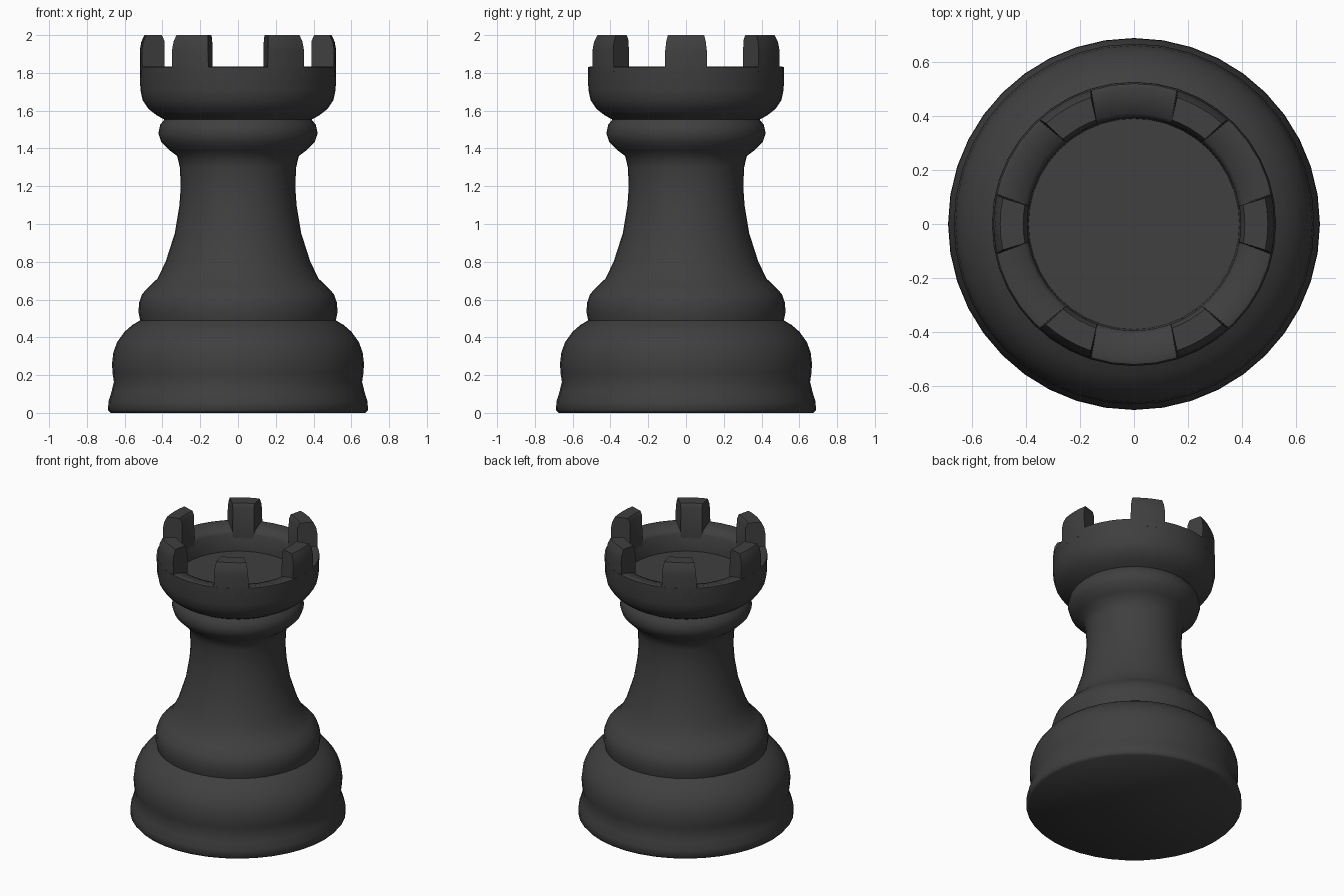
import bpy, bmesh, math

if "Cube" in bpy.data.objects:
    bpy.data.objects.remove(bpy.data.objects["Cube"])

SEGMENTS = 40

charcoal = bpy.data.materials.new("charcoal")
charcoal.diffuse_color = (0.05, 0.05, 0.05, 1)
charcoal.use_nodes = True
charcoal.node_tree.nodes["Principled BSDF"].inputs["Base Color"].default_value = charcoal.diffuse_color


def finish(bm, name, angle):
    """Turn a bmesh into a smooth-shaded object."""
    bmesh.ops.recalc_face_normals(bm, faces=bm.faces)
    mesh = bpy.data.meshes.new(name)
    bm.to_mesh(mesh)
    bm.free()
    mesh.materials.append(charcoal)
    obj = bpy.data.objects.new(name, mesh)
    bpy.context.collection.objects.link(obj)
    bpy.ops.object.select_all(action='DESELECT')
    obj.select_set(True)
    bpy.context.view_layer.objects.active = obj
    bpy.ops.object.shade_smooth_by_angle(angle=math.radians(angle))
    return obj


def polar(r, a, z):
    return (r * math.cos(a), r * math.sin(a), z)


# Turned body: foot, bulge, collar, neck, ring, bowl, then the hollow inside
profile = [
    (0.675, 0.0), (0.688, 0.015), (0.686, 0.06), (0.67, 0.11), (0.657, 0.165),
    (0.664, 0.21), (0.667, 0.26), (0.66, 0.32), (0.64, 0.375), (0.60, 0.43),
    (0.56, 0.465), (0.518, 0.49),
    (0.526, 0.53), (0.525, 0.58), (0.507, 0.63), (0.465, 0.675), (0.427, 0.71),
    (0.383, 0.80), (0.335, 0.95), (0.31, 1.10), (0.303, 1.20), (0.308, 1.30),
    (0.322, 1.36), (0.362, 1.39), (0.407, 1.435), (0.422, 1.48), (0.412, 1.525),
    (0.39, 1.553),
    (0.43, 1.575), (0.475, 1.61), (0.505, 1.655), (0.517, 1.71), (0.52, 1.83),
    (0.50, 1.835), (0.41, 1.81), (0.395, 1.79), (0.39, 1.67),
]
bm = bmesh.new()
rings = []
for r, z in profile:
    rings.append([bm.verts.new(polar(r, 2 * math.pi * i / SEGMENTS, z))
                  for i in range(SEGMENTS)])
for low, high in zip(rings, rings[1:]):
    for i in range(SEGMENTS):
        j = (i + 1) % SEGMENTS
        bm.faces.new((low[i], low[j], high[j], high[i]))
bm.faces.new(rings[0])
bm.faces.new(rings[-1])
finish(bm, "body", 50)

# Six battlements: radius, height, half angle in degrees
section = [
    (0.518, 1.78, 12.5), (0.52, 1.92, 12.2), (0.512, 1.965, 11.8),
    (0.495, 2.0, 11.2), (0.41, 2.0, 10), (0.395, 1.97, 9.8), (0.393, 1.76, 10),
]
STEPS = 4
for k in range(6):
    middle = math.radians(60 * k)
    bm = bmesh.new()
    slices = []
    for s in range(STEPS + 1):
        t = 2 * s / STEPS - 1
        slices.append([bm.verts.new(polar(r, middle + math.radians(t * half), z))
                       for r, z, half in section])
    for a, b in zip(slices, slices[1:]):
        for i in range(len(section)):
            j = (i + 1) % len(section)
            bm.faces.new((a[i], a[j], b[j], b[i]))
    bm.faces.new(slices[0])
    bm.faces.new(slices[-1])
    finish(bm, f"battlement_{k + 1}", 40)
